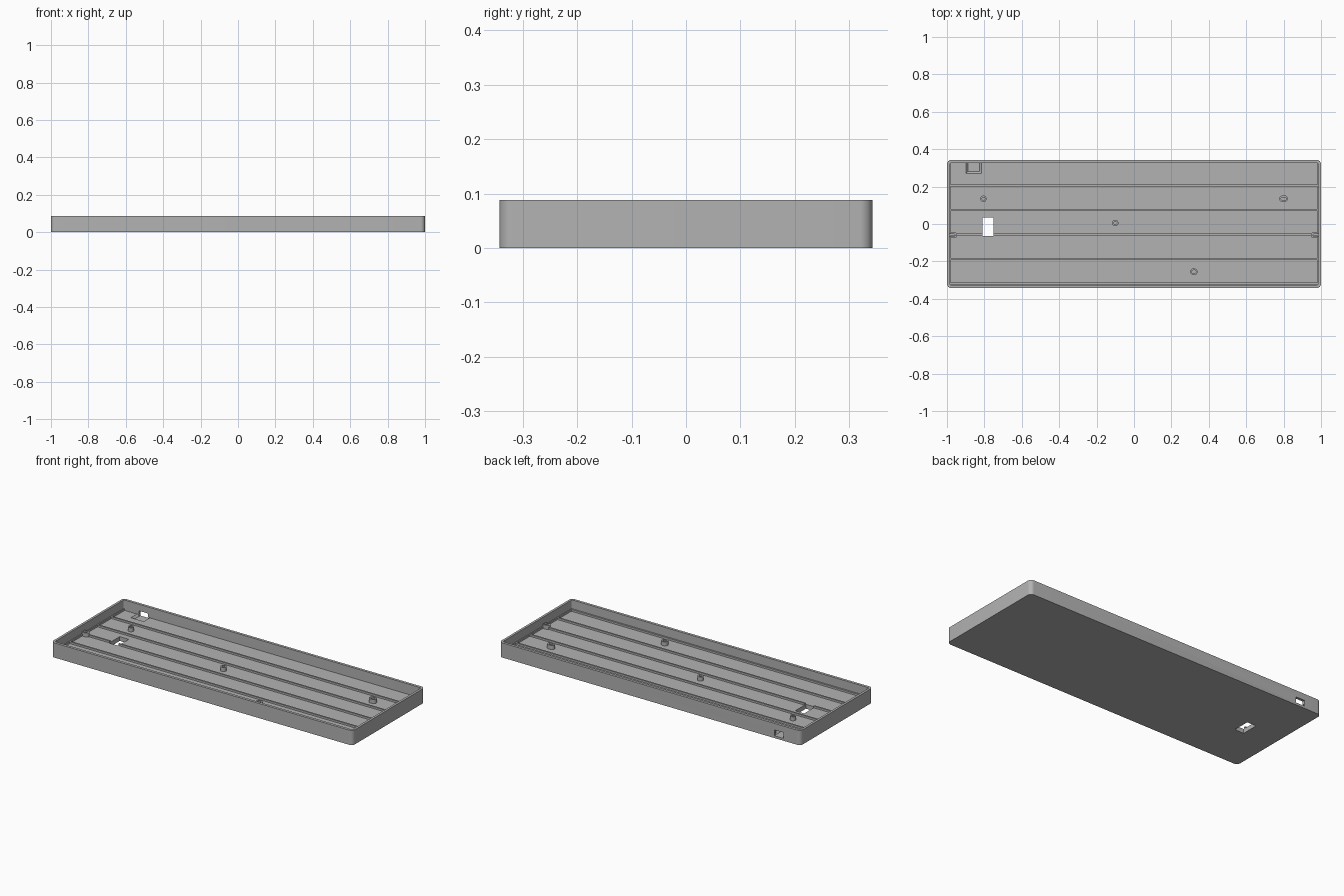
import bpy, bmesh, math

if "Cube" in bpy.data.objects:
    bpy.data.objects.remove(bpy.data.objects["Cube"], do_unlink=True)

grey = bpy.data.materials.new("plain grey")
grey.use_nodes = True
GREY = (0.45, 0.45, 0.45, 1)
grey.diffuse_color = GREY
grey.node_tree.nodes["Principled BSDF"].inputs["Base Color"].default_value = GREY

HALF_X, HALF_Y, HEIGHT = 1.0, 0.343, 0.088
FLOOR = 0.026
IN_X, IN_Y = 0.986, 0.327
RIB_TOP = FLOOR + 0.011
POST_TOP = FLOOR + 0.024
PITCH = 0.131


def outline(hx, hy, r, steps=8):
    """Rounded rectangle, counter-clockwise."""
    pts = []
    for i, (sx, sy) in enumerate([(1, 1), (-1, 1), (-1, -1), (1, -1)]):
        for k in range(steps + 1):
            a = math.pi / 2 * (i + k / steps)
            p = (sx * (hx - r) + r * math.cos(a), sy * (hy - r) + r * math.sin(a))
            if not pts or math.dist(p, pts[-1]) > 1e-5:
                pts.append(p)
    if math.dist(pts[0], pts[-1]) < 1e-5:
        pts.pop()
    return pts


def rounded(name, cx, cy, hx, hy, r, z0, z1, grow=0):
    """Upright prism; grow widens the top to give sloping sides."""
    bm = bmesh.new()
    low = [bm.verts.new((cx + x, cy + y, z0)) for x, y in outline(hx, hy, r)]
    high = [bm.verts.new((cx + x, cy + y, z1)) for x, y in outline(hx + grow, hy + grow, r)]
    bm.faces.new(low[::-1])
    bm.faces.new(high)
    n = len(low)
    for i in range(n):
        j = (i + 1) % n
        bm.faces.new((low[i], low[j], high[j], high[i]))
    mesh = bpy.data.meshes.new(name)
    bm.to_mesh(mesh)
    bm.free()
    mesh.materials.append(grey)
    ob = bpy.data.objects.new(name, mesh)
    bpy.context.collection.objects.link(ob)
    return ob


def box(name, x0, x1, y0, y1, z0, z1):
    bm = bmesh.new()
    bmesh.ops.create_cube(bm, size=1)
    for v in bm.verts:
        v.co = ((x0 + x1) / 2 + v.co.x * (x1 - x0),
                (y0 + y1) / 2 + v.co.y * (y1 - y0),
                (z0 + z1) / 2 + v.co.z * (z1 - z0))
    mesh = bpy.data.meshes.new(name)
    bm.to_mesh(mesh)
    bm.free()
    mesh.materials.append(grey)
    ob = bpy.data.objects.new(name, mesh)
    bpy.context.collection.objects.link(ob)
    return ob


def cut(target, cutter):
    """Subtract the cutter, then discard it."""
    mod = target.modifiers.new("cut", "BOOLEAN")
    mod.operation, mod.solver, mod.object = "DIFFERENCE", "EXACT", cutter
    bpy.context.view_layer.objects.active = target
    bpy.ops.object.modifier_apply(modifier=mod.name)
    bpy.data.objects.remove(cutter, do_unlink=True)


def floor_window():
    return box("window_cutter", -0.81, -0.75, -0.065, 0.036, -0.1, 0.2)


# Tray: rounded shell with an open top
tray = rounded("tray", 0, 0, HALF_X, HALF_Y, 0.024, 0, HEIGHT)
cut(tray, rounded("cavity", 0, 0, IN_X, IN_Y, 0.01, FLOOR, 0.2))

# Openings: floor window, sloped socket recess and socket hole in the back wall
cut(tray, floor_window())
cut(tray, rounded("recess", -0.857, 0.304, 0.031, 0.023, 0.002, 0.014, FLOOR + 0.001, 0.012))
cut(tray, box("socket_hole", -0.887, -0.827, 0.31, 0.4, 0.014, 0.049))

# Ribs between the rows, and along both ends
for i in range(5):
    y = 0.205 - PITCH * i
    rib = box("row_rib_%d" % (i + 1), -IN_X - 0.003, IN_X + 0.003,
              y - 0.005, y + 0.005, FLOOR - 0.004, RIB_TOP)
    if i == 2:
        cut(rib, floor_window())
for side, name in ((1, "left"), (-1, "right")):
    xs = sorted((side * (IN_X - 0.005), side * (IN_X + 0.004)))
    box(name + "_end_rib", *xs, -IN_Y, IN_Y, FLOOR - 0.004, RIB_TOP)

# Screw posts: x, y, extra half length
posts = [(-0.805, 0.135, 0), (0.8, 0.135, 0.006), (-0.1, 0.005, 0), (0.32, -0.255, 0.003)]
for i, (x, y, extra) in enumerate(posts):
    post = rounded("screw_post_%d" % (i + 1), x, y, 0.017 + extra, 0.017, 0.0169,
                   FLOOR - 0.004, POST_TOP)
    cut(post, rounded("bore", x, y, 0.008 + extra, 0.008, 0.0079, FLOOR + 0.002, 0.2))

# Open-sided posts against the end walls
for side, name in ((1, "left"), (-1, "right")):
    x = side * 0.967
    post = rounded(name + "_wall_post", x, -0.06, 0.022, 0.015, 0.0149,
                   FLOOR - 0.004, POST_TOP)
    cut(post, rounded("bore", side * 0.973, -0.06, 0.016, 0.007, 0.0069, FLOOR + 0.002, 0.2))

# Smooth round corners, keep edges sharp
bpy.ops.object.select_all(action="DESELECT")
for ob in bpy.context.collection.objects:
    if ob.type == "MESH" and (ob.name == "tray" or "post" in ob.name):
        ob.select_set(True)
bpy.context.view_layer.objects.active = tray
bpy.ops.object.shade_smooth_by_angle(angle=math.radians(30))
